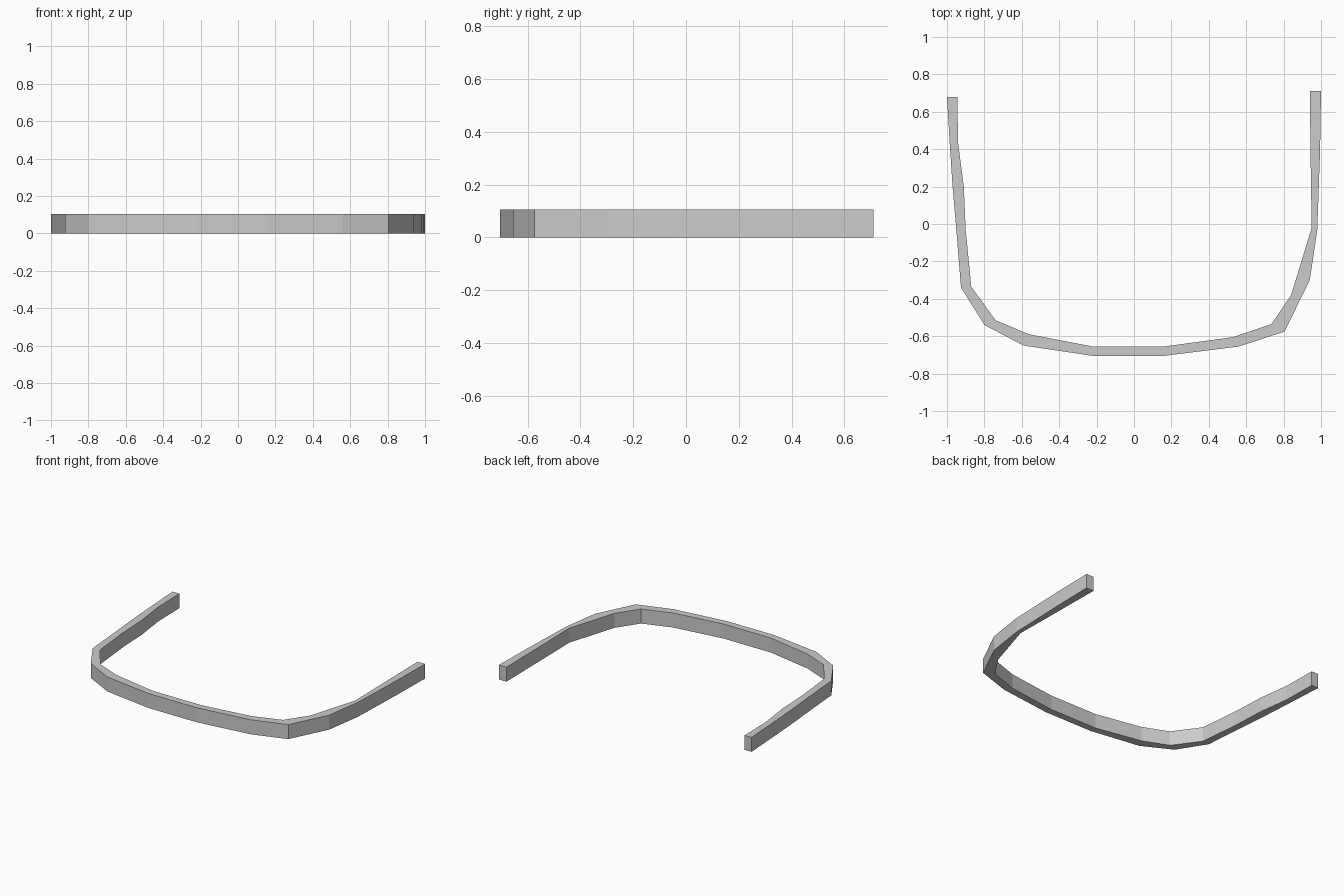
import bpy, bmesh

if "Cube" in bpy.data.objects:
    bpy.data.objects.remove(bpy.data.objects["Cube"])

HEIGHT = 0.105

# Stations along the band, left end to right end: outer x, y, inner x, y
stations = [
    (-1.0, 0.68, -0.945, 0.68),
    (-0.985, 0.43, -0.94, 0.43),
    (-0.97, 0.20, -0.91, 0.20),
    (-0.95, -0.03, -0.90, -0.03),
    (-0.925, -0.34, -0.87, -0.335),
    (-0.80, -0.54, -0.74, -0.515),
    (-0.59, -0.65, -0.56, -0.59),
    (-0.22, -0.705, -0.22, -0.655),
    (0.16, -0.705, 0.16, -0.655),
    (0.56, -0.655, 0.53, -0.605),
    (0.805, -0.575, 0.735, -0.535),
    (0.94, -0.30, 0.84, -0.38),
    (0.98, -0.03, 0.95, -0.02),
    (0.995, 0.40, 0.945, 0.30),
    (1.0, 0.71, 0.94, 0.71),
]

# U-shaped band: a rectangular section at each station, bridged and capped
bm = bmesh.new()
rings = []
for ox, oy, ix, iy in stations:
    corners = [(ox, oy, 0), (ix, iy, 0), (ix, iy, HEIGHT), (ox, oy, HEIGHT)]
    rings.append([bm.verts.new(c) for c in corners])
for a, b in zip(rings, rings[1:]):
    for k in range(4):
        j = (k + 1) % 4
        bm.faces.new((a[k], a[j], b[j], b[k]))
bm.faces.new(rings[0])
bm.faces.new(rings[-1])
bmesh.ops.recalc_face_normals(bm, faces=bm.faces)

mesh = bpy.data.meshes.new("curved_band")
bm.to_mesh(mesh)
bm.free()
band = bpy.data.objects.new("curved_band", mesh)
bpy.context.collection.objects.link(band)
